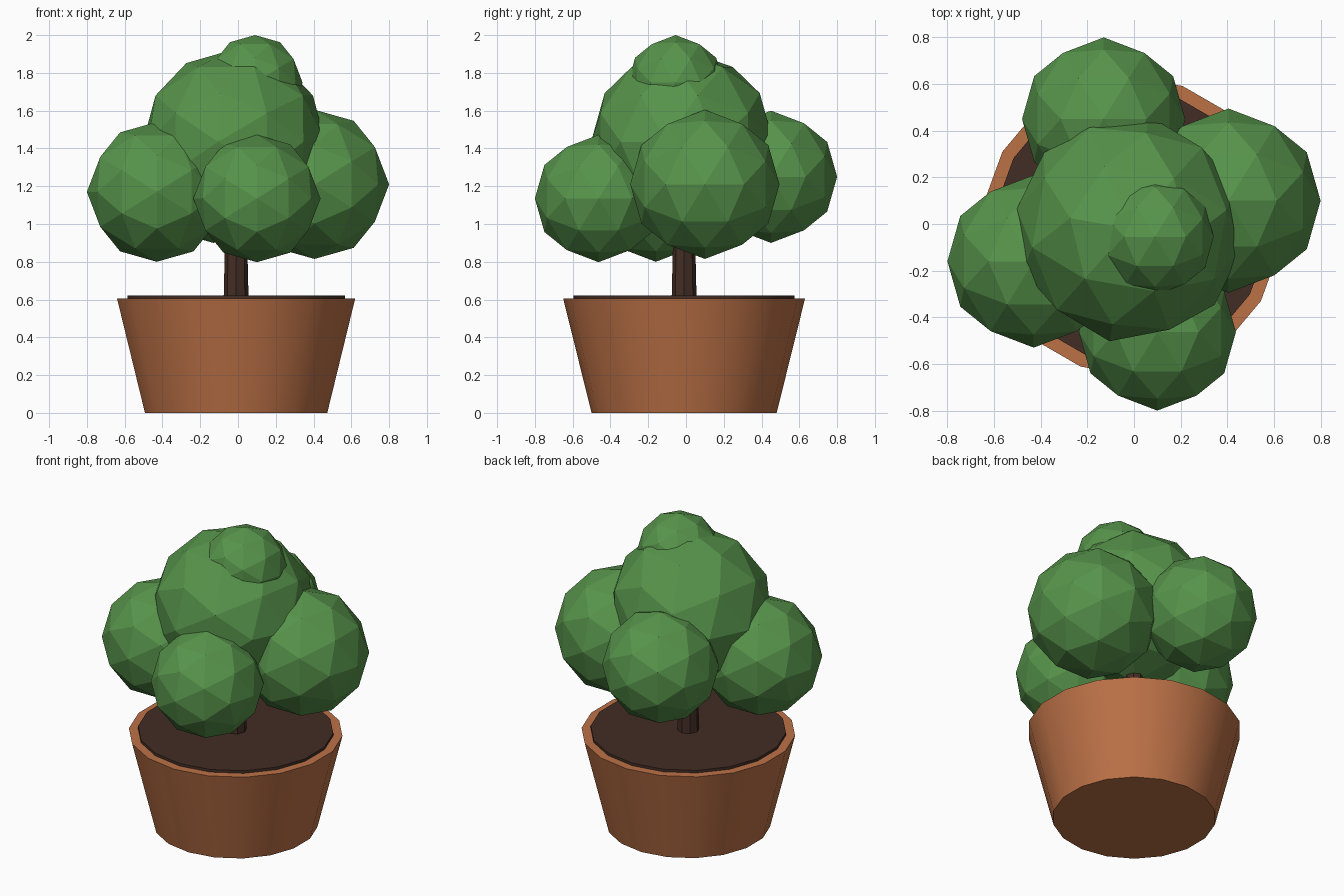
import bpy, bmesh, math
from mathutils import Vector, Matrix

if "Cube" in bpy.data.objects:
    bpy.data.objects.remove(bpy.data.objects["Cube"])


def material(name, rgb):
    m = bpy.data.materials.new(name)
    m.diffuse_color = (*rgb, 1.0)
    m.use_nodes = True
    m.node_tree.nodes["Principled BSDF"].inputs["Base Color"].default_value = m.diffuse_color
    return m


TERRACOTTA = material("terracotta", (0.50, 0.165, 0.062))
EARTH = material("dark earth", (0.055, 0.026, 0.018))
LEAF = material("leaf green", (0.095, 0.295, 0.070))


def finish(bm, name, mat, loc):
    bmesh.ops.recalc_face_normals(bm, faces=bm.faces)
    me = bpy.data.meshes.new(name)
    bm.to_mesh(me)
    bm.free()
    me.materials.append(mat)
    ob = bpy.data.objects.new(name, me)
    ob.location = loc
    bpy.context.collection.objects.link(ob)
    return ob


def turned(name, profile, sides, mat, loc):
    """Closed body from (radius, height) rings, with smooth sides and flat caps."""
    bm = bmesh.new()
    rings = []
    for r, z in profile:
        angles = [math.pi / 2 + math.tau * i / sides for i in range(sides)]
        rings.append([bm.verts.new((r * math.cos(a), r * math.sin(a), z)) for a in angles])
    for lo, hi in zip(rings, rings[1:]):
        flat = abs(lo[0].co.z - hi[0].co.z) < 1e-6
        for i in range(sides):
            j = (i + 1) % sides
            f = bm.faces.new((lo[i], lo[j], hi[j], hi[i]))
            f.smooth = not flat
    bm.faces.new(rings[0])
    bm.faces.new(rings[-1])
    ob = finish(bm, name, mat, loc)
    bpy.ops.object.select_all(action='DESELECT')
    ob.select_set(True)
    bpy.context.view_layer.objects.active = ob
    bpy.ops.object.shade_smooth_by_angle(angle=math.radians(40))
    return ob


def leaf_ball(name, centre, radius, turn=0.0):
    """80-sided ball whose edge midpoints lie on the axes."""
    t = (1 + math.sqrt(5)) / 2
    pts = []
    for a in (-1, 1):
        for b in (-t, t):
            pts += [Vector((a, 0, b)), Vector((b, a, 0)), Vector((0, b, a))]
    mids = [p + q for i, p in enumerate(pts) for q in pts[:i] if (p - q).length < 2.1]
    bm = bmesh.new()
    for p in pts + mids:
        bm.verts.new(p.normalized() * radius)
    bmesh.ops.convex_hull(bm, input=bm.verts[:])
    bm.transform(Matrix.Rotation(math.radians(turn), 4, 'Z'))
    return finish(bm, name, LEAF, centre)


# Pot, soil and trunk share one axis
AXIS = (-0.01, -0.01, 0)
turned("pot", [(0.49, 0), (0.64, 0.605), (0.585, 0.605), (0.58, 0.57)], 18, TERRACOTTA, AXIS)
turned("soil", [(0.585, 0.56), (0.585, 0.622)], 18, EARTH, AXIS)
turned("trunk", [(0.066, 0.60), (0.052, 1.2)], 8, EARTH, AXIS)

# Foliage
leaf_ball("foliage_centre", (-0.02, -0.02, 1.435), 0.49, -10)
leaf_ball("foliage_top", (0.09, -0.055, 1.748), 0.252)
leaf_ball("foliage_left", (-0.43, -0.16, 1.17), 0.37)
leaf_ball("foliage_right", (0.405, 0.10, 1.21), 0.395)
leaf_ball("foliage_front", (0.10, -0.463, 1.135), 0.337)
leaf_ball("foliage_back", (-0.13, 0.45, 1.25), 0.35)
